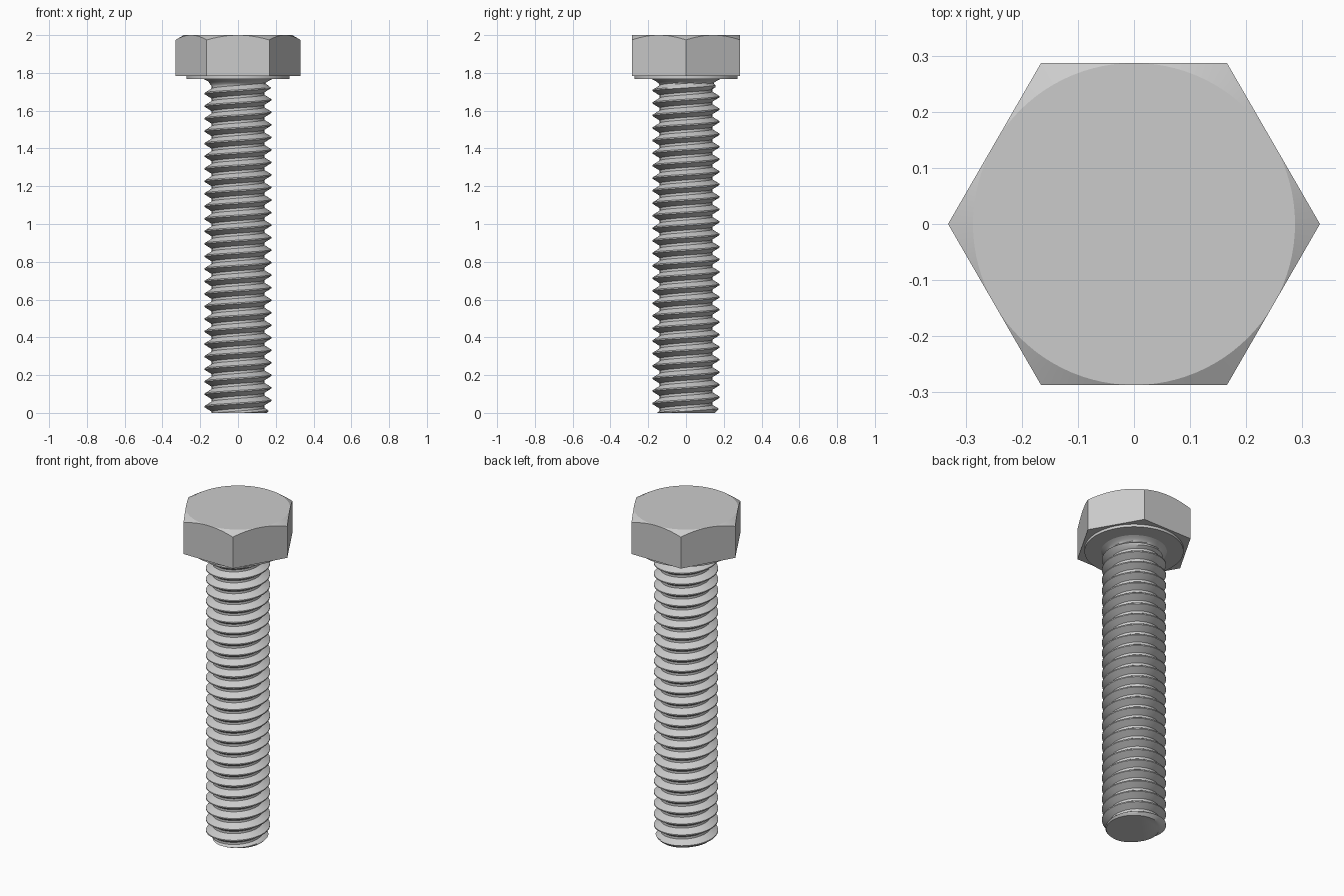
import bpy, bmesh
from math import sin, cos, tan, pi, radians

if "Cube" in bpy.data.objects:
    bpy.data.objects.remove(bpy.data.objects["Cube"])

FLAT = 0.287           # half width across the head flats
HEAD_Z, TOP = 1.783, 2.0
SEAT_Z = 1.767         # underside of the washer face
MAJOR, MINOR = 0.1765, 0.139
PITCH = 0.0663


def finish(bm, name, angle=30):
    bmesh.ops.remove_doubles(bm, verts=bm.verts, dist=1e-5)
    bmesh.ops.recalc_face_normals(bm, faces=bm.faces)
    me = bpy.data.meshes.new(name)
    bm.to_mesh(me)
    bm.free()
    ob = bpy.data.objects.new(name, me)
    bpy.context.collection.objects.link(ob)
    bpy.ops.object.select_all(action='DESELECT')
    ob.select_set(True)
    bpy.context.view_layer.objects.active = ob
    bpy.ops.object.shade_smooth_by_angle(angle=radians(angle))
    return ob


# Hex head: flat sides whose top edges are cut by a 30 degree cone
bm = bmesh.new()
SEG = 16
N = 6 * SEG
disc, rim, base = [], [], []
for i in range(N):
    t = 2 * pi * i / N
    r = FLAT / cos((t % (pi / 3)) - pi / 6)
    disc.append(bm.verts.new((FLAT * cos(t), FLAT * sin(t), TOP)))
    rim.append(bm.verts.new((r * cos(t), r * sin(t), TOP - (r - FLAT) * tan(pi / 6))))
    if i % SEG == 0:
        base.append(bm.verts.new((r * cos(t), r * sin(t), HEAD_Z)))
bm.faces.new(disc)
bm.faces.new(base[::-1])
for i in range(N):
    j = (i + 1) % N
    bm.faces.new((rim[i], rim[j], disc[j], disc[i]))
for s in range(6):
    arc = [rim[(s * SEG + k) % N] for k in range(SEG + 1)]
    bm.faces.new([base[s]] + [base[(s + 1) % 6]] + arc[::-1])
finish(bm, "hex_head", 20)

# Washer face under the head
bm = bmesh.new()
bmesh.ops.create_cone(bm, cap_ends=True, segments=96, radius1=0.273, radius2=0.273,
                      depth=HEAD_Z - SEAT_Z + 0.01)
bmesh.ops.translate(bm, verts=bm.verts, vec=(0, 0, (HEAD_Z + SEAT_Z + 0.01) / 2))
finish(bm, "washer_face")


# Threaded shank: helical grid, rows follow the thread, ends clamped flat
def radius(phase, z):
    d = abs((phase + 0.5) % 1 - 0.5)              # distance from the crest in pitches
    k = min(max((d - 0.05) / 0.35, 0), 1)
    r = MAJOR + (MINOR - MAJOR) * k
    r = min(r, 0.153 + z)                         # chamfered tip
    if z > 1.72:                                  # thread run-out
        r = min(r, max(MINOR, MAJOR - (z - 1.72) * 1.3))
    if z > 1.73:                                  # fillet below the head
        r = max(r, MINOR + 0.042 * ((z - 1.73) / (SEAT_Z - 1.73)) ** 2)
    return r


STOPS = [-0.4, -0.225, -0.05, 0.05, 0.1375, 0.225, 0.3125, 0.4, 0.5]
K, SIDES = len(STOPS), 80
TURNS = int(SEAT_Z / PITCH) + 4
bm = bmesh.new()
cols = []
for a in range(SIDES):
    t = 2 * pi * a / SIDES
    col = []
    for n in range(TURNS * K):
        u = n // K - 2 + STOPS[n % K]
        z = min(max(PITCH * (u + a / SIDES), 0), SEAT_Z + 0.003)
        r = radius(z / PITCH - a / SIDES, z)
        col.append(bm.verts.new((r * cos(t), r * sin(t), z)))
    cols.append(col)
for a in range(SIDES):
    shift = K if a == SIDES - 1 else 0            # one turn up at the seam
    c, d = cols[a], cols[(a + 1) % SIDES]
    for n in range(TURNS * K - 1 - shift):
        bm.faces.new((c[n], d[n + shift], d[n + shift + 1], c[n + 1]))
bmesh.ops.remove_doubles(bm, verts=bm.verts, dist=1e-5)
bmesh.ops.delete(bm, geom=[e for e in bm.edges if not e.link_faces], context='EDGES')
bmesh.ops.holes_fill(bm, edges=[e for e in bm.edges if e.is_boundary], sides=0)
finish(bm, "threaded_shank", 35)
